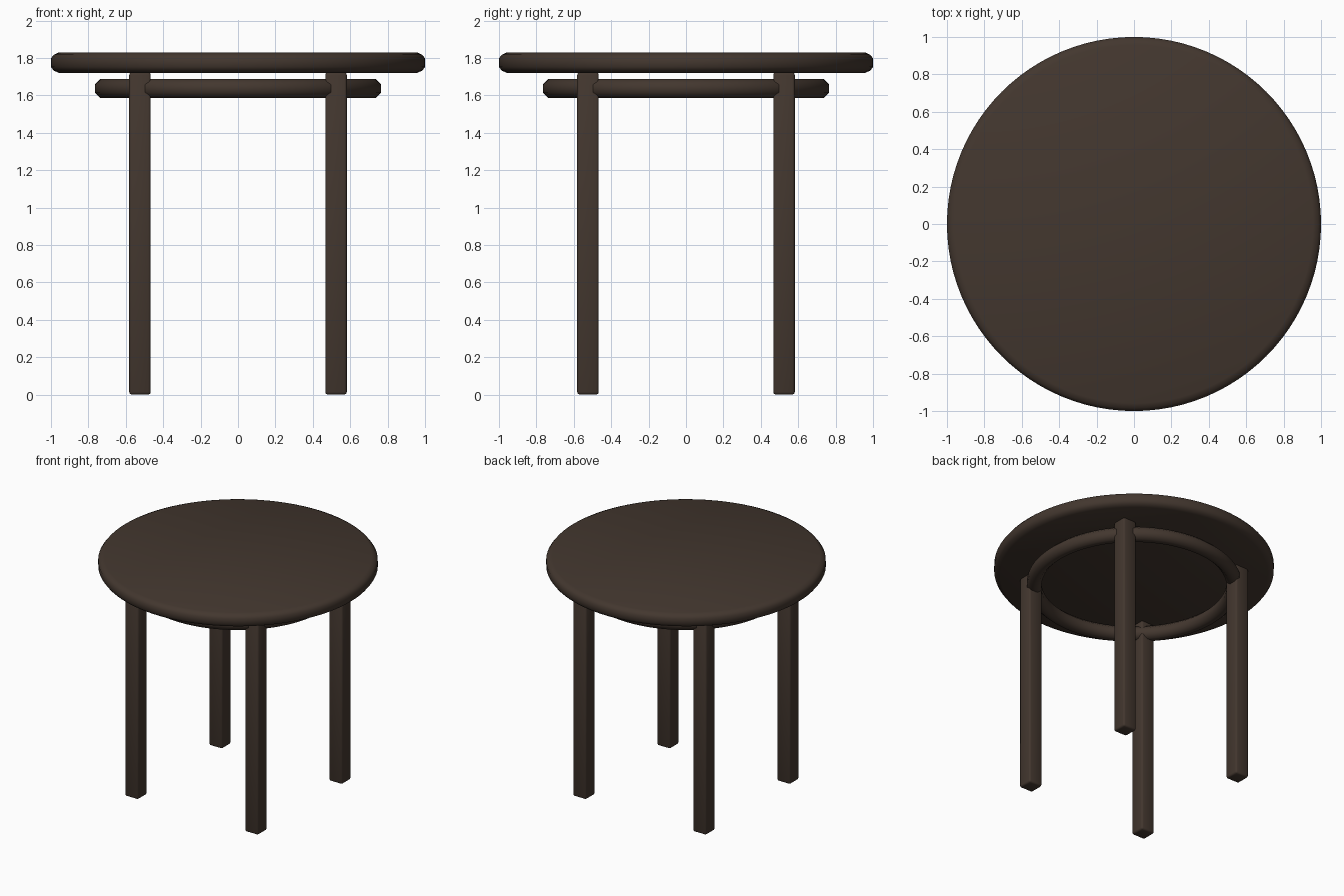
import bpy
import bmesh
import math

cube = bpy.data.objects.get("Cube")
if cube:
    bpy.data.objects.remove(cube, do_unlink=True)

# Dark brown wood
wood = bpy.data.materials.new("dark_brown_wood")
wood.use_nodes = True
colour = (0.056, 0.038, 0.028, 1)
wood.diffuse_color = colour
bsdf = next(n for n in wood.node_tree.nodes if n.type == "BSDF_PRINCIPLED")
bsdf.inputs["Base Color"].default_value = colour
bsdf.inputs["Roughness"].default_value = 0.7


def finish(bm, name, angle):
    bmesh.ops.remove_doubles(bm, verts=bm.verts, dist=1e-5)
    bmesh.ops.recalc_face_normals(bm, faces=bm.faces)
    mesh = bpy.data.meshes.new(name)
    bm.to_mesh(mesh)
    bm.free()
    mesh.materials.append(wood)
    obj = bpy.data.objects.new(name, mesh)
    bpy.context.collection.objects.link(obj)
    bpy.ops.object.select_all(action="DESELECT")
    obj.select_set(True)
    bpy.context.view_layer.objects.active = obj
    bpy.ops.object.shade_smooth_by_angle(angle=math.radians(angle))
    return obj


def lathe(name, profile, closed, steps=96, angle=60):
    """Revolve a radius/height profile around the z axis."""
    bm = bmesh.new()
    verts = [bm.verts.new((r, 0, z)) for r, z in profile]
    pairs = list(zip(verts, verts[1:]))
    if closed:
        pairs.append((verts[-1], verts[0]))
    edges = [bm.edges.new(p) for p in pairs]
    bmesh.ops.spin(bm, geom=verts + edges, cent=(0, 0, 0), axis=(0, 0, 1),
                   angle=math.tau, steps=steps, use_merge=True)
    return finish(bm, name, angle)


# Round top with an eased rim
lathe("table_top", [(0, 1.72), (0.958, 1.72), (0.985, 1.732), (1, 1.752),
                    (1, 1.798), (0.985, 1.817), (0.958, 1.829), (0, 1.829)], False)

# Eight-sided ring that ties the legs together
ring_radius, tube, ring_z = 0.714, 0.0555, 1.637
section = [(ring_radius + tube * math.cos(a), ring_z + tube * math.sin(a))
           for a in (math.tau * (i + 0.5) / 8 for i in range(8))]
lathe("ring_stretcher", section, True)

# Four square legs with softened edges
leg_width, leg_height, leg_offset = 0.115, 1.722, 0.524
for depth, y in (("front", -1), ("back", 1)):
    for side, x in (("left", 1), ("right", -1)):
        bm = bmesh.new()
        bmesh.ops.create_cube(bm, size=1)
        bmesh.ops.scale(bm, verts=bm.verts, vec=(leg_width, leg_width, leg_height))
        bmesh.ops.bevel(bm, geom=bm.edges[:], offset=0.013, segments=2,
                        profile=0.5, affect="EDGES")
        bmesh.ops.translate(bm, verts=bm.verts,
                            vec=(x * leg_offset, y * leg_offset, leg_height / 2))
        finish(bm, f"{depth}_{side}_leg", 50)
